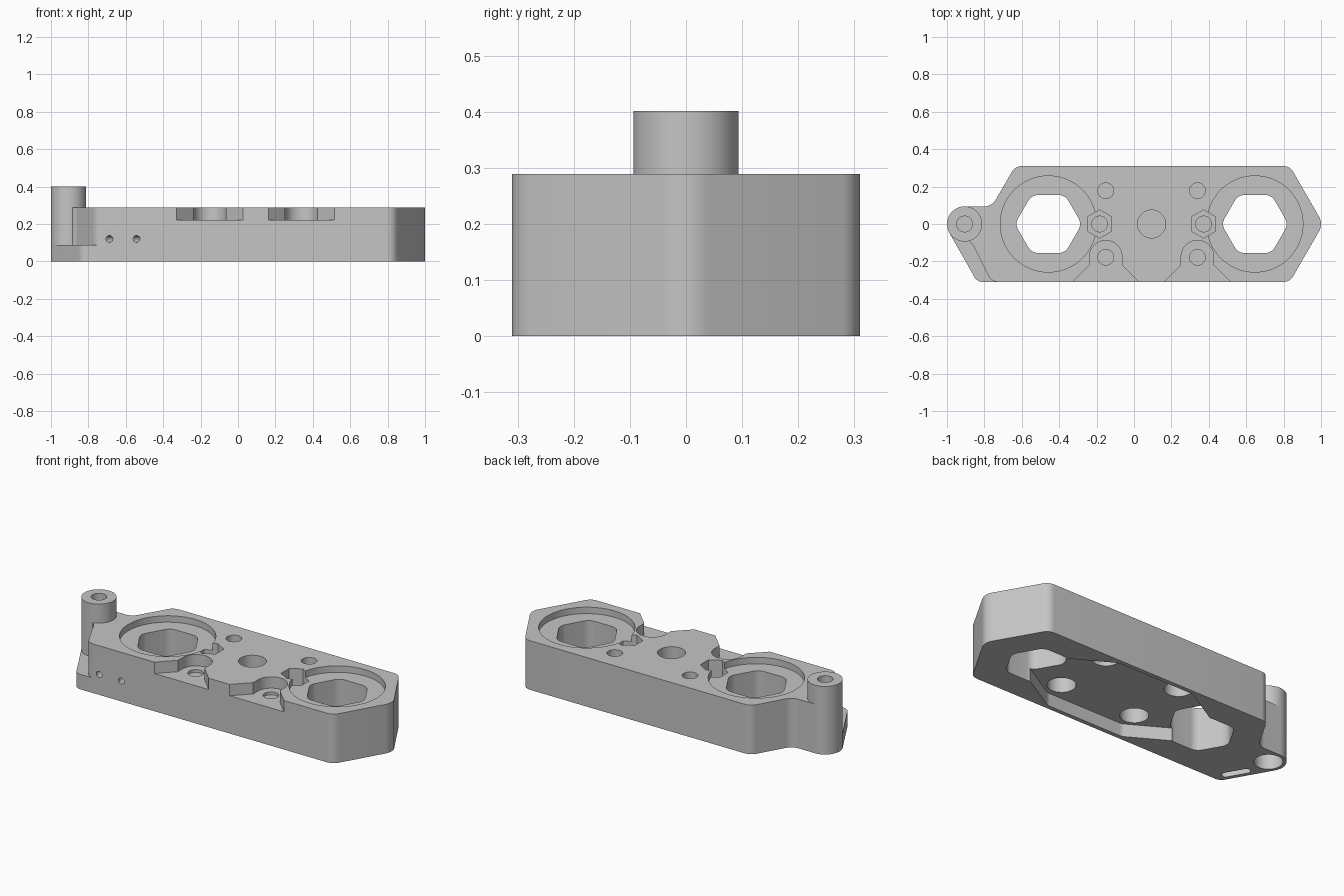
import bpy, bmesh
from math import pi, cos, sin, tan
from mathutils import Vector, Matrix

cube = bpy.data.objects.get("Cube")
if cube:
    bpy.data.objects.remove(cube)

grey = bpy.data.materials.new("plain_grey")
grey.use_nodes = True
colour = (0.56, 0.56, 0.56, 1)
grey.diffuse_color = colour
grey.node_tree.nodes["Principled BSDF"].inputs["Base Color"].default_value = colour


def rounded(corners, steps=8):
    """Fillet a polygon given as (x, y, radius) corners."""
    out = []
    n = len(corners)
    for i, (x, y, r) in enumerate(corners):
        p = Vector((x, y))
        if r == 0:
            out.append(p)
            continue
        a = (Vector(corners[i - 1][:2]) - p).normalized()
        b = (Vector(corners[(i + 1) % n][:2]) - p).normalized()
        half = a.angle(b) / 2
        centre = p + (a + b).normalized() * (r / sin(half))
        start = p + a * (r / tan(half)) - centre
        end = p + b * (r / tan(half)) - centre
        for k in range(steps + 1):
            t = k / steps
            sweep = pi - 2 * half
            out.append(centre + (start * sin((1 - t) * sweep) + end * sin(t * sweep)) / sin(sweep))
    return out


def ring(x, y, r, sides=48, turn=0.0):
    return [Vector((x + r * cos(turn + 2 * pi * k / sides),
                    y + r * sin(turn + 2 * pi * k / sides))) for k in range(sides)]


def prism(name, points, z0, z1):
    bm = bmesh.new()
    face = bm.faces.new([bm.verts.new((p.x, p.y, z0)) for p in points])
    top = bmesh.ops.extrude_face_region(bm, geom=[face])["geom"]
    bmesh.ops.translate(bm, vec=(0, 0, z1 - z0),
                        verts=[v for v in top if isinstance(v, bmesh.types.BMVert)])
    bmesh.ops.recalc_face_normals(bm, faces=bm.faces)
    mesh = bpy.data.meshes.new(name)
    bm.to_mesh(mesh)
    bm.free()
    mesh.materials.append(grey)
    obj = bpy.data.objects.new(name, mesh)
    bpy.context.collection.objects.link(obj)
    return obj


def combine(target, other, operation):
    mod = target.modifiers.new("combine", "BOOLEAN")
    mod.operation = operation
    mod.solver = "EXACT"
    mod.object = other
    bpy.context.view_layer.objects.active = target
    bpy.ops.object.modifier_apply(modifier=mod.name)
    bpy.data.objects.remove(other)


def cut(points, z0, z1):
    combine(body, prism("cutter", points, z0, z1), "DIFFERENCE")


TOP, EDGE, POCKET, OVER = 0.289, 0.31, 0.075, 0.6
BOSS_X, BOSS_R = -0.906, 0.094
MID = 0.094
SMALL, LARGE = 0.042, 0.075

# Main block with pointed end and fillet towards the post
body = prism("bracket_body", rounded([
    (1.012, 0, 0.08), (0.833, EDGE, 0.06), (-0.635, EDGE, 0.06),
    (-0.76, BOSS_R, 0.07), (BOSS_X, BOSS_R, 0), (BOSS_X, 0, 0), (-0.892, -0.085, 0),
    (-0.862, -0.11, 0.02), (-0.762, -EDGE, 0.06), (0.833, -EDGE, 0.06)]), 0, TOP)

# Low ledge and tall round post
combine(body, prism("ledge", rounded([
    (-0.7, 0, 0), (BOSS_X, 0, 0), (-0.988, -0.046, 0),
    (-0.838, -EDGE, 0.05), (-0.7, -EDGE, 0)]), 0, 0.088), "UNION")
combine(body, prism("post", ring(BOSS_X, 0, BOSS_R, 64), 0, 0.401), "UNION")

# Underside pocket
half_plan = [(0.74, 0, 0.03), (0.25, 0.285, 0.05), (-0.25, 0.285, 0.05)]
pocket = half_plan + [(-x, -y, r) for x, y, r in half_plan]
cut(rounded([(MID + x, y, r) for x, y, r in pocket]), -0.1, POCKET)

for side in (-1, 1):
    # Round seat, hexagonal opening and nut trap
    x = MID + side * 0.552
    cut(ring(x, 0, 0.257, 80), 0.251, OVER)
    cut(rounded([(p.x, p.y, 0.06) for p in ring(x, 0, 0.179, 6)]), -0.1, OVER)
    nut_x = MID + side * 0.278
    cut(ring(nut_x, 0, LARGE, 6, pi / 6), 0.15, OVER)
    cut(ring(nut_x, 0, SMALL), 0.11, OVER)

    # Flared notch in the front edge
    x = MID + side * 0.245
    arch = [Vector((x + 0.087 * cos(pi * k / 24), -0.175 + 0.087 * sin(pi * k / 24)))
            for k in range(25)]
    flare = [Vector((x + dx, y)) for dx, y in
             ((-0.087, -0.22), (-0.187, -0.32), (0.187, -0.32), (0.087, -0.22))]
    cut(arch + flare, 0.222, OVER)

    # Screw holes with wide bores underneath
    for y in (-0.178, 0.178):
        cut(ring(x, y, SMALL), 0.205, OVER)
        cut(ring(x, y, LARGE), 0.03, 0.195)

# Central blind hole and post bores
cut(ring(MID, 0, LARGE), 0.14, OVER)
cut(ring(BOSS_X, 0, SMALL), 0.2, OVER)
cut(ring(BOSS_X, 0, LARGE), -0.1, 0.19)

# Slanted slot through the ledge
a, b = Vector((-0.88, -0.145)), Vector((-0.822, -0.245))
along = (b - a).normalized()
across = Vector((-along.y, along.x))
slot = []
for centre, sign in ((a, 1), (b, -1)):
    for k in range(13):
        t = pi * k / 12
        slot.append(centre + (across * cos(t) - along * sin(t)) * 0.022 * sign)
cut(slot, -0.1, 0.088)

# Small slanted pin holes in the front wall
for x in (-0.687, -0.542):
    pin = prism("pin_cutter", ring(0, 0, 0.018, 24), -0.1, 0.1)
    pin.data.transform(Matrix.Translation((x, -EDGE, 0.12)) @ Matrix.Rotation(0.3, 4, "Z")
                       @ Matrix.Rotation(pi / 2, 4, "X"))
    combine(body, pin, "DIFFERENCE")

# Smooth the round walls and keep edges crisp
bpy.ops.object.select_all(action="DESELECT")
body.select_set(True)
bpy.context.view_layer.objects.active = body
bpy.ops.object.shade_smooth_by_angle(angle=pi / 6)
